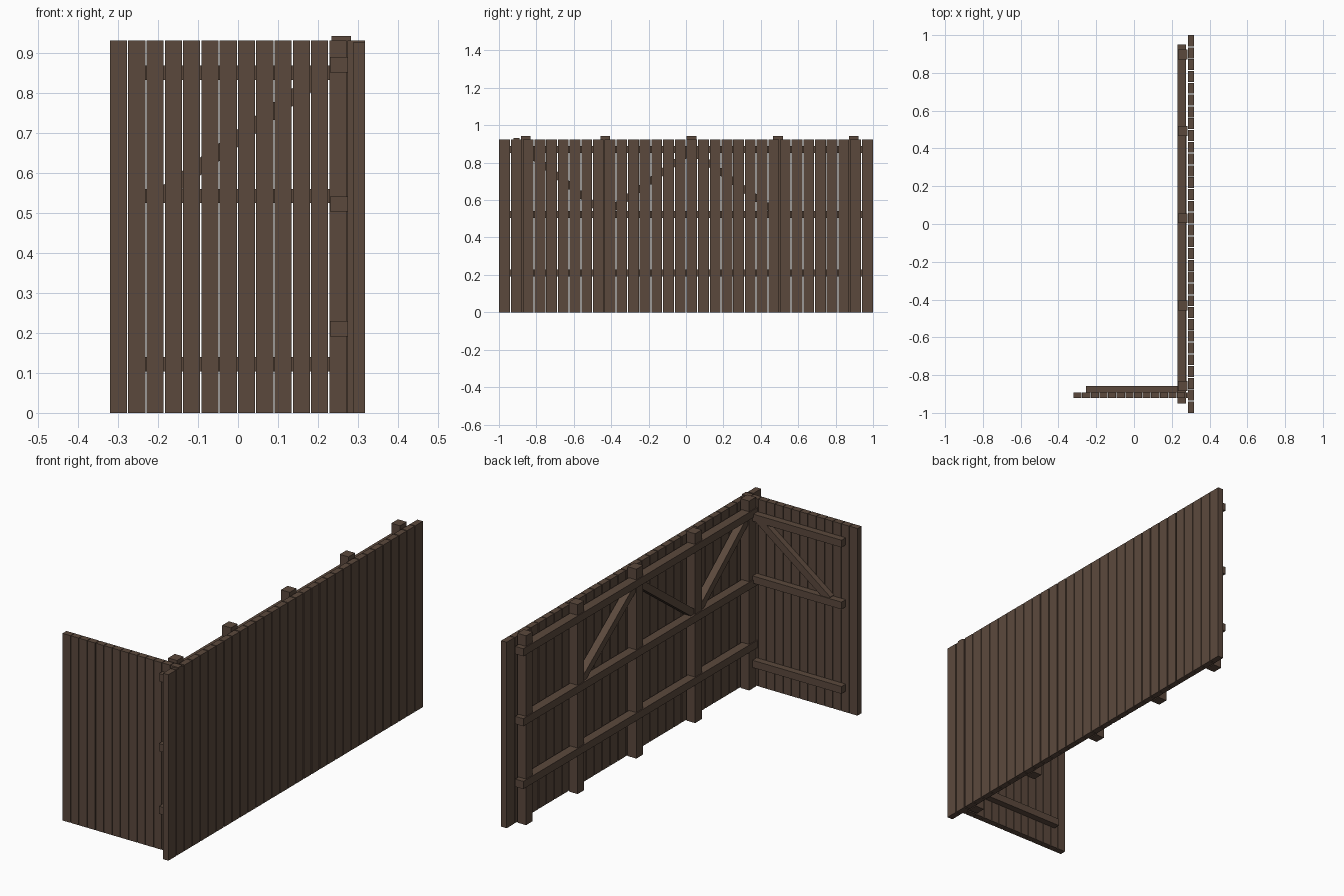
import bpy
from math import atan2, hypot
from mathutils import Matrix, Vector

cube = bpy.data.objects.get("Cube")
if cube:
    bpy.data.objects.remove(cube, do_unlink=True)

wood = bpy.data.materials.new("dark_brown_wood")
wood.use_nodes = True
BROWN = (0.105, 0.066, 0.046, 1)
wood.diffuse_color = BROWN
wood.node_tree.nodes["Principled BSDF"].inputs["Base Color"].default_value = BROWN


def box(name, x, y, z):
    """Axis-aligned timber given as (min, max) along each axis."""
    bpy.ops.mesh.primitive_cube_add(size=1)
    ob = bpy.context.object
    ob.name = name
    lo, hi = Vector((x[0], y[0], z[0])), Vector((x[1], y[1], z[1]))
    ob.data.transform(Matrix.Diagonal((*(hi - lo), 1)))
    ob.location = (lo + hi) / 2
    ob.data.materials.append(wood)
    return ob


def brace(name, axis, depth, a, b, width=0.036):
    """Diagonal timber from a to b, given as (position along the wall, z)."""
    run, rise = b[0] - a[0], b[1] - a[1]
    half, mid = hypot(run, rise) / 2, (a[0] + b[0]) / 2
    across, along = depth, (mid - half, mid + half)
    z_mid = (a[1] + b[1]) / 2
    z = (z_mid - width / 2, z_mid + width / 2)
    if axis == "Y":
        ob = box(name, across, along, z)
        ob.rotation_euler.x = atan2(rise, run)
    else:
        ob = box(name, along, across, z)
        ob.rotation_euler.y = -atan2(rise, run)
    return ob


# Long wall planks
PITCH, GAP = 0.0625, 0.005
for i in range(32):
    y = -1 + i * PITCH
    box(f"long_wall_plank_{i + 1}", (0.287, 0.317),
        (y + (GAP / 2 if i else 0), y + PITCH - (GAP / 2 if i < 31 else 0)), (0, 0.925))

# Short wall planks
PITCH, GAP = 0.0457, 0.003
for i in range(14):
    x = -0.32 + i * PITCH
    box(f"short_wall_plank_{i + 1}", (x, x + PITCH - GAP), (-0.922, -0.891), (0, 0.931))

# Posts
POSTS = (-0.857, -0.432, 0.03, 0.492, 0.897)
for i, y in enumerate(POSTS):
    box(f"post_{i + 1}", (0.234, 0.282), (y - 0.026, y + 0.026), (0, 0.942))

# Horizontal rails
for level, z_long, z_short in (("lower", 0.21, 0.122), ("middle", 0.522, 0.542),
                               ("upper", 0.87, 0.85)):
    box(f"{level}_long_rail", (0.23, 0.275), (-0.95, 0.95), (z_long - 0.019, z_long + 0.019))
    box(f"{level}_short_rail", (-0.255, 0.25), (-0.891, -0.858),
        (z_short - 0.018, z_short + 0.018))

# Diagonal braces, alternating in direction along the long wall
LOW, HIGH = 0.54, 0.85
for i in range(3):
    z1, z2 = (HIGH, LOW) if i % 2 == 0 else (LOW, HIGH)
    brace(f"long_brace_{i + 1}", "Y", (0.24, 0.278),
          (POSTS[i] + 0.02, z1), (POSTS[i + 1] - 0.02, z2))
brace("short_brace", "X", (-0.891, -0.862), (-0.18, 0.552), (0.215, 0.848))
